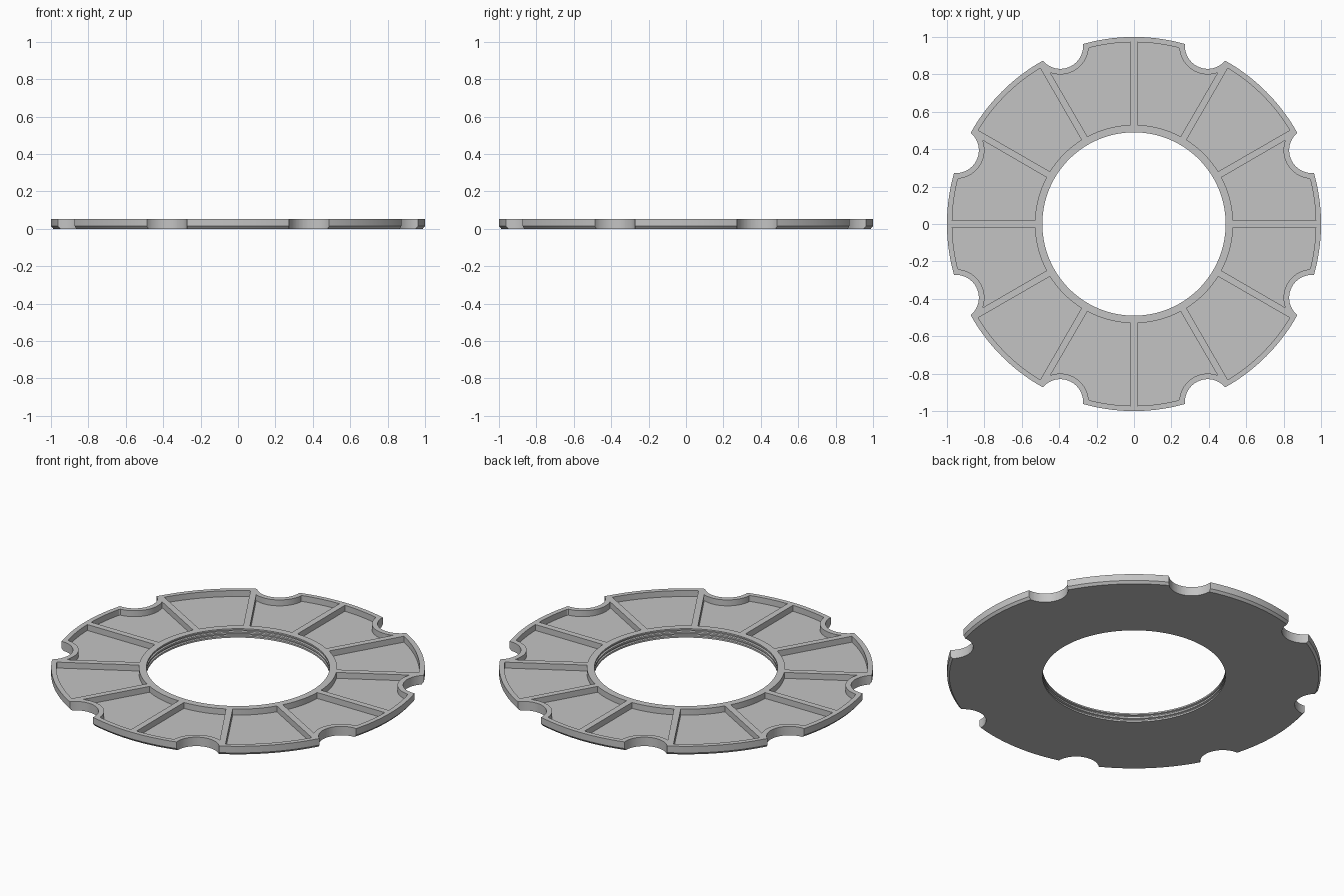
import bpy, bmesh
from math import sin, cos, pi, asin, sqrt, radians

cube = bpy.data.objects.get("Cube")
if cube:
    bpy.data.objects.remove(cube, do_unlink=True)

HEIGHT, FLOOR = 0.053, 0.018
HOLE, GROOVE, OUTER = 0.49, 0.498, 1.0
POCKET_IN, POCKET_OUT, SPOKE = 0.53, 0.972, 0.018
NOTCH_C, NOTCH_R, RIM = 1.03, 0.122, 0.03
SEGMENTS = 240


def polar(r, a):
    return r * cos(a), r * sin(a)


def make_object(name, bm):
    bmesh.ops.recalc_face_normals(bm, faces=bm.faces)
    mesh = bpy.data.meshes.new(name)
    bm.to_mesh(mesh)
    bm.free()
    obj = bpy.data.objects.new(name, mesh)
    bpy.context.collection.objects.link(obj)
    return obj


def prism(bm, outline, z0, z1):
    low = [bm.verts.new((x, y, z0)) for x, y in outline]
    high = [bm.verts.new((x, y, z1)) for x, y in outline]
    bm.faces.new(low)
    bm.faces.new(high)
    for i in range(len(low)):
        j = (i + 1) % len(low)
        bm.faces.new((low[i], low[j], high[j], high[i]))


def pocket_radius(a):
    """Outer pocket wall, pulled inward around the nearest notch."""
    d = (a % (pi / 4)) - pi / 8
    gap = (NOTCH_R + RIM) ** 2 - (NOTCH_C * sin(d)) ** 2
    if gap <= 0:
        return POCKET_OUT
    return min(POCKET_OUT, NOTCH_C * cos(d) - sqrt(gap))


# Ring body: revolved section with a chamfered base and grooved bore
profile = [(HOLE, 0), (0.988, 0), (OUTER, 0.014), (OUTER, HEIGHT), (HOLE, HEIGHT)]
for z in (0.038, 0.016):
    profile += [(HOLE, z + 0.006), (GROOVE, z + 0.003),
                (GROOVE, z - 0.003), (HOLE, z - 0.006)]
bm = bmesh.new()
rings = []
for s in range(SEGMENTS):
    a = 2 * pi * s / SEGMENTS
    rings.append([bm.verts.new((*polar(r, a), z)) for r, z in profile])
for s in range(SEGMENTS):
    here, there = rings[s], rings[(s + 1) % SEGMENTS]
    for i in range(len(profile)):
        j = (i + 1) % len(profile)
        bm.faces.new((here[i], there[i], there[j], here[j]))
ring = make_object("ring_plate", bm)

# Cutters: eight rim notches and twelve pockets between the spokes
bm = bmesh.new()
for k in range(8):
    cx, cy = polar(NOTCH_C, pi / 8 + k * pi / 4)
    circle = [polar(NOTCH_R, 2 * pi * i / 64) for i in range(64)]
    prism(bm, [(cx + x, cy + y) for x, y in circle], -0.1, 0.2)
for k in range(12):
    start, span, steps = k * pi / 6, pi / 6, 60
    inner, outer = asin(SPOKE / POCKET_IN), asin(SPOKE / POCKET_OUT)
    outline = []
    for i in range(steps + 1):
        a = start + outer + (span - 2 * outer) * i / steps
        outline.append(polar(pocket_radius(a), a))
    for i in range(21):
        a = start + span - inner - (span - 2 * inner) * i / 20
        outline.append(polar(POCKET_IN, a))
    prism(bm, outline, FLOOR, 0.2)
cutter = make_object("pocket_and_notch_cutter", bm)
cutter.hide_render = True

# Cut the ring and discard the cutter
cut = ring.modifiers.new("cut", 'BOOLEAN')
cut.operation, cut.solver, cut.object = 'DIFFERENCE', 'EXACT', cutter
bpy.ops.object.select_all(action='DESELECT')
bpy.context.view_layer.objects.active = ring
ring.select_set(True)
bpy.ops.object.modifier_apply(modifier=cut.name)
bpy.data.objects.remove(cutter, do_unlink=True)

# Plain grey finish
grey = bpy.data.materials.new("light_grey")
grey.use_nodes = True
colour = (0.55, 0.55, 0.55, 1)
grey.diffuse_color = colour
grey.node_tree.nodes["Principled BSDF"].inputs["Base Color"].default_value = colour
ring.data.materials.clear()
ring.data.materials.append(grey)
bpy.ops.object.shade_smooth_by_angle(angle=radians(25))
